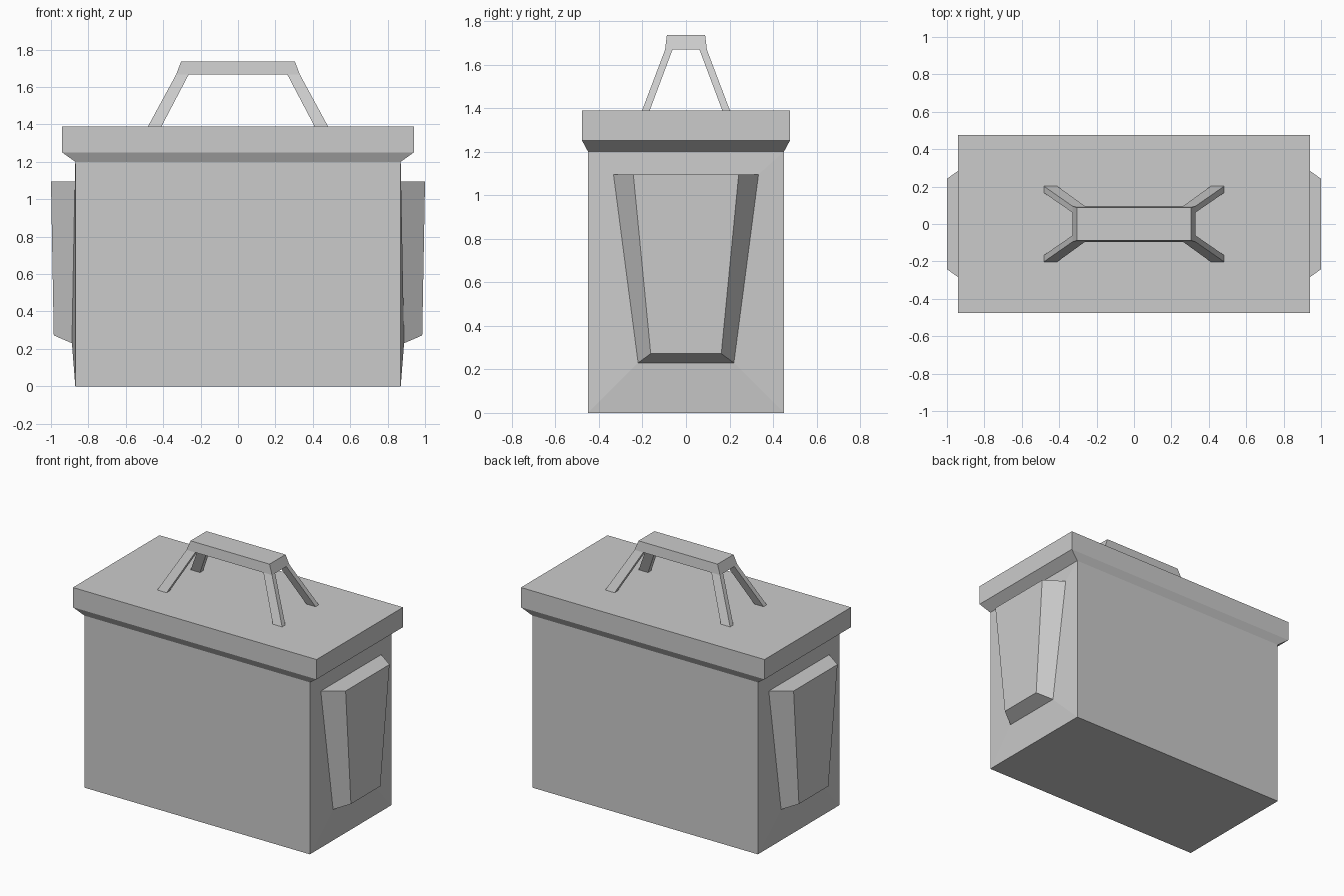
import bpy
import bmesh

cube = bpy.data.objects.get("Cube")
if cube:
    bpy.data.objects.remove(cube, do_unlink=True)

grey = bpy.data.materials.new("plain_grey")
grey.use_nodes = True
grey.diffuse_color = (0.6, 0.6, 0.6, 1)
grey.node_tree.nodes["Principled BSDF"].inputs["Base Color"].default_value = grey.diffuse_color


def loft(name, rings, cap_start=True, cap_end=True):
    """Join four-cornered rings into one flat-faced solid."""
    bm = bmesh.new()
    loops = [[bm.verts.new(p) for p in ring] for ring in rings]
    for a, b in zip(loops, loops[1:]):
        for i in range(4):
            j = (i + 1) % 4
            bm.faces.new((a[i], a[j], b[j], b[i]))
    if cap_start:
        bm.faces.new(loops[0])
    if cap_end:
        bm.faces.new(loops[-1])
    bmesh.ops.recalc_face_normals(bm, faces=bm.faces)
    mesh = bpy.data.meshes.new(name)
    bm.to_mesh(mesh)
    bm.free()
    mesh.materials.append(grey)
    obj = bpy.data.objects.new(name, mesh)
    bpy.context.collection.objects.link(obj)
    return obj


def flat_ring(x0, x1, y0, y1, z):
    return [(x0, y0, z), (x1, y0, z), (x1, y1, z), (x0, y1, z)]


def side_ring(side, low, high):
    """Upright trapezoid; low and high are (x, half width, z)."""
    (xl, yl, zl), (xh, yh, zh) = low, high
    return [(side * xl, -yl, zl), (side * xl, yl, zl),
            (side * xh, yh, zh), (side * xh, -yh, zh)]


# Body, with end walls swelling slightly toward the side panels
wall = ((0.87, 0.45, 0), (0.87, 0.45, 1.2))
panel_base = ((0.888, 0.22, 0.23), (0.872, 0.333, 1.095))
panel_face = ((0.985, 0.162, 0.272), (1.0, 0.242, 1.095))
loft("body", [side_ring(-1, *panel_base), side_ring(-1, *wall),
              side_ring(1, *wall), side_ring(1, *panel_base)],
     cap_start=False, cap_end=False)

# Raised tapering panels on both ends
for side, label in ((1, "left"), (-1, "right")):
    loft(label + "_side_panel",
         [side_ring(side, *panel_base), side_ring(side, *panel_face)], cap_start=False)

# Lid with a flared lower edge
loft("lid", [flat_ring(-x, x, -y, y, z) for x, y, z in
             ((0.87, 0.45, 1.2), (0.94, 0.477, 1.25), (0.94, 0.477, 1.388))],
     cap_start=False)

# Handle: grip bar on four splayed legs
loft("handle_grip", [flat_ring(-x, x, -y, y, z) for x, y, z in
                     ((0.33, 0.096, 1.668), (0.305, 0.088, 1.735))])
for sx, x_label in ((1, "left"), (-1, "right")):
    for sy, y_label in ((-1, "front"), (1, "back")):
        loft(f"handle_leg_{y_label}_{x_label}",
             [flat_ring(sx * 0.41, sx * 0.482, sy * 0.167, sy * 0.202, 1.388),
              flat_ring(sx * 0.263, sx * 0.33, sy * 0.062, sy * 0.096, 1.668)],
             cap_start=False, cap_end=False)
